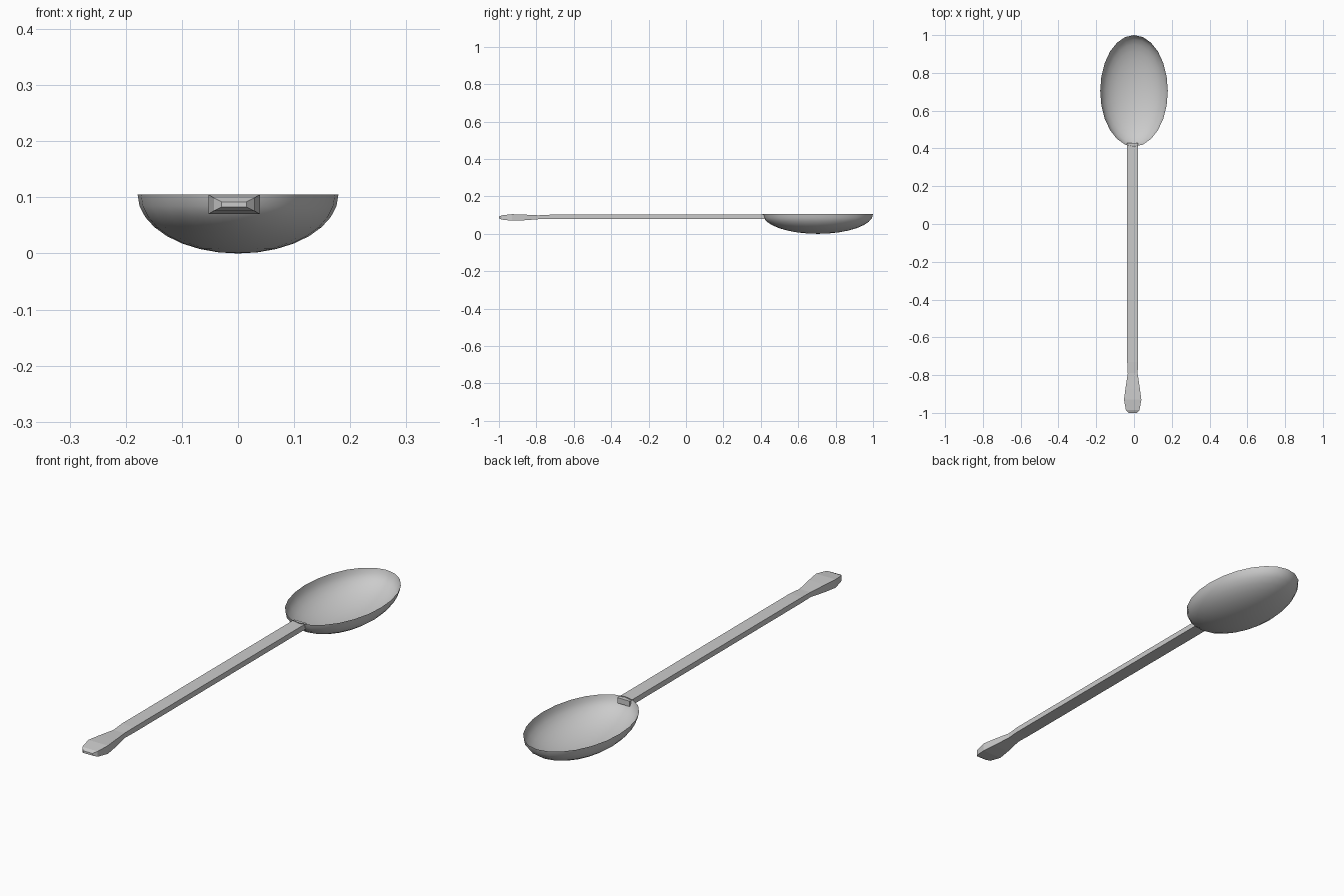
import bpy, bmesh
from math import radians

if "Cube" in bpy.data.objects:
    bpy.data.objects.remove(bpy.data.objects["Cube"])


def make_object(name, bm):
    mesh = bpy.data.meshes.new(name)
    bmesh.ops.recalc_face_normals(bm, faces=bm.faces)
    bm.to_mesh(mesh)
    bm.free()
    obj = bpy.data.objects.new(name, mesh)
    bpy.context.collection.objects.link(obj)
    return obj


# Bowl: open lower half of a stretched sphere
bm = bmesh.new()
bmesh.ops.create_uvsphere(bm, u_segments=24, v_segments=16, radius=1)
bmesh.ops.delete(bm, geom=[v for v in bm.verts if v.co.z > 0.01], context='VERTS')
for v in bm.verts:
    v.co = (v.co.x * 0.179, 0.705 + v.co.y * 0.295, 0.105 + v.co.z * 0.105)
bowl = make_object("bowl", bm)
bpy.context.view_layer.objects.active = bowl
bowl.select_set(True)
bpy.ops.object.shade_smooth_by_angle(angle=radians(40))

# Handle: rectangular sections lofted along y (y, half width, bottom, top)
sections = [
    (-1.00, 0.022, 0.083, 0.092),
    (-0.985, 0.036, 0.076, 0.099),
    (-0.93, 0.046, 0.070, 0.105),
    (-0.87, 0.038, 0.072, 0.103),
    (-0.79, 0.026, 0.078, 0.099),
    (-0.73, 0.029, 0.079, 0.102),
    (0.43, 0.029, 0.079, 0.102),
]
cx = -0.007
bm = bmesh.new()
rings = [[bm.verts.new(p) for p in ((cx - w, y, lo), (cx + w, y, lo),
                                    (cx + w, y, hi), (cx - w, y, hi))]
         for y, w, lo, hi in sections]
for a, b in zip(rings, rings[1:]):
    for i in range(4):
        j = (i + 1) % 4
        bm.faces.new((a[i], a[j], b[j], b[i]))
bm.faces.new(rings[0])
bm.faces.new(rings[-1])
make_object("handle", bm)
